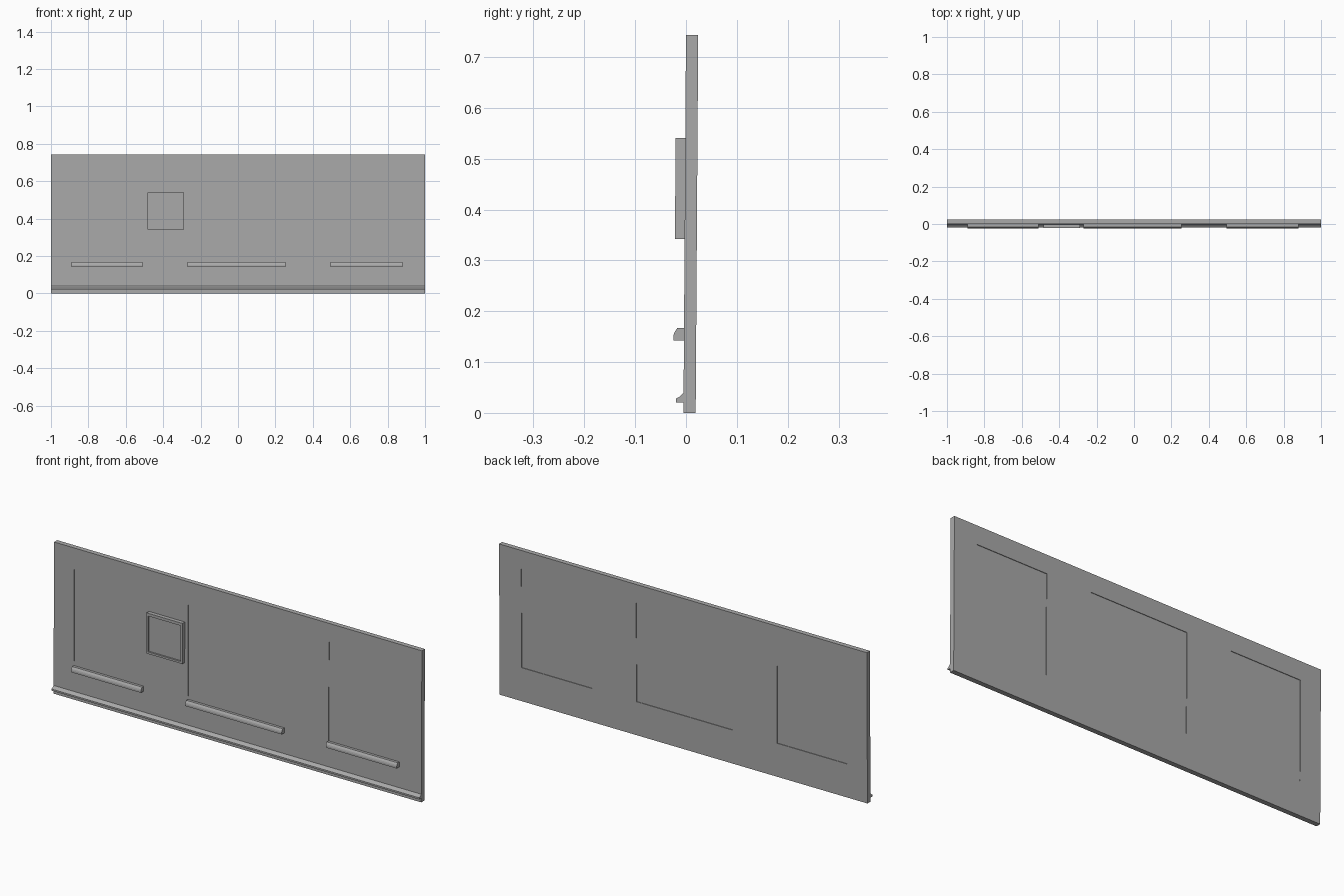
import bpy, bmesh

cube = bpy.data.objects.get("Cube")
if cube:
    bpy.data.objects.remove(cube, do_unlink=True)

grey = bpy.data.materials.new("plain grey")
grey.use_nodes = True
colour = (0.4, 0.4, 0.4, 1)
grey.diffuse_color = colour
grey.node_tree.nodes["Principled BSDF"].inputs["Base Color"].default_value = colour

HEIGHT, FRONT, BACK = 0.743, -0.005, 0.019
LEAN = 0.0067
WINDOWS = {"right": (-0.89, -0.51), "middle": (-0.27, 0.255), "left": (0.495, 0.88)}
SILL_TOP, HEAD = 0.165, 0.652


def finish(name, bm):
    """Lean the part back with the wall and make it an object."""
    for v in bm.verts:
        v.co.y += LEAN * v.co.z
    bmesh.ops.recalc_face_normals(bm, faces=bm.faces)
    mesh = bpy.data.meshes.new(name)
    bm.to_mesh(mesh)
    bm.free()
    mesh.materials.append(grey)
    obj = bpy.data.objects.new(name, mesh)
    bpy.context.collection.objects.link(obj)
    return obj


def thicken(bm, vector):
    region = bmesh.ops.extrude_face_region(bm, geom=bm.faces[:])["geom"]
    verts = [g for g in region if isinstance(g, bmesh.types.BMVert)]
    bmesh.ops.translate(bm, verts=verts, vec=vector)


def panel(name, xs, zs, front, back, is_hole=lambda i, j: False):
    """Slab of grid cells in x and z, leaving the holes open."""
    bm = bmesh.new()
    grid = [[bm.verts.new((x, front, z)) for z in zs] for x in xs]
    for i in range(len(xs) - 1):
        for j in range(len(zs) - 1):
            if not is_hole(i, j):
                bm.faces.new((grid[i][j], grid[i + 1][j], grid[i + 1][j + 1], grid[i][j + 1]))
    thicken(bm, (0, back - front, 0))
    return finish(name, bm)


def moulding(name, x0, x1, profile):
    """Sweep a y-z profile along x."""
    bm = bmesh.new()
    bm.faces.new([bm.verts.new((x0, y, z)) for y, z in profile])
    thicken(bm, (x1 - x0, 0, 0))
    return finish(name, bm)


# Wall with three window openings
edges = [-1] + [x for span in WINDOWS.values() for x in span] + [1]
panel("wall", edges, [0, SILL_TOP, HEAD, HEIGHT], FRONT, BACK,
      lambda i, j: j == 1 and i % 2 == 1)

# Panes set just inside the openings, each with a sill
sill = [(FRONT, 0.142), (-0.026, 0.142), (-0.026, 0.151), (-0.024, 0.158),
        (-0.018, 0.167), (FRONT, 0.167)]
for side, (x0, x1) in WINDOWS.items():
    panel(side + "_window_pane", [x0, x1], [SILL_TOP, HEAD], FRONT + 0.003, BACK - 0.003)
    moulding(side + "_window_sill", x0, x1, sill)

# Ledge along the foot of the wall
moulding("base_ledge", -1, 1, [(FRONT, 0.02), (-0.02, 0.02), (-0.02, 0.028),
                               (-0.013, 0.032), (FRONT, 0.04)])

# Raised notice frame with a sunken board
panel("notice_frame", [-0.483, -0.474, -0.297, -0.288], [0.342, 0.352, 0.527, 0.541],
      -0.024, FRONT, lambda i, j: i == 1 and j == 1)
panel("notice_board", [-0.474, -0.297], [0.352, 0.527], -0.016, FRONT)
